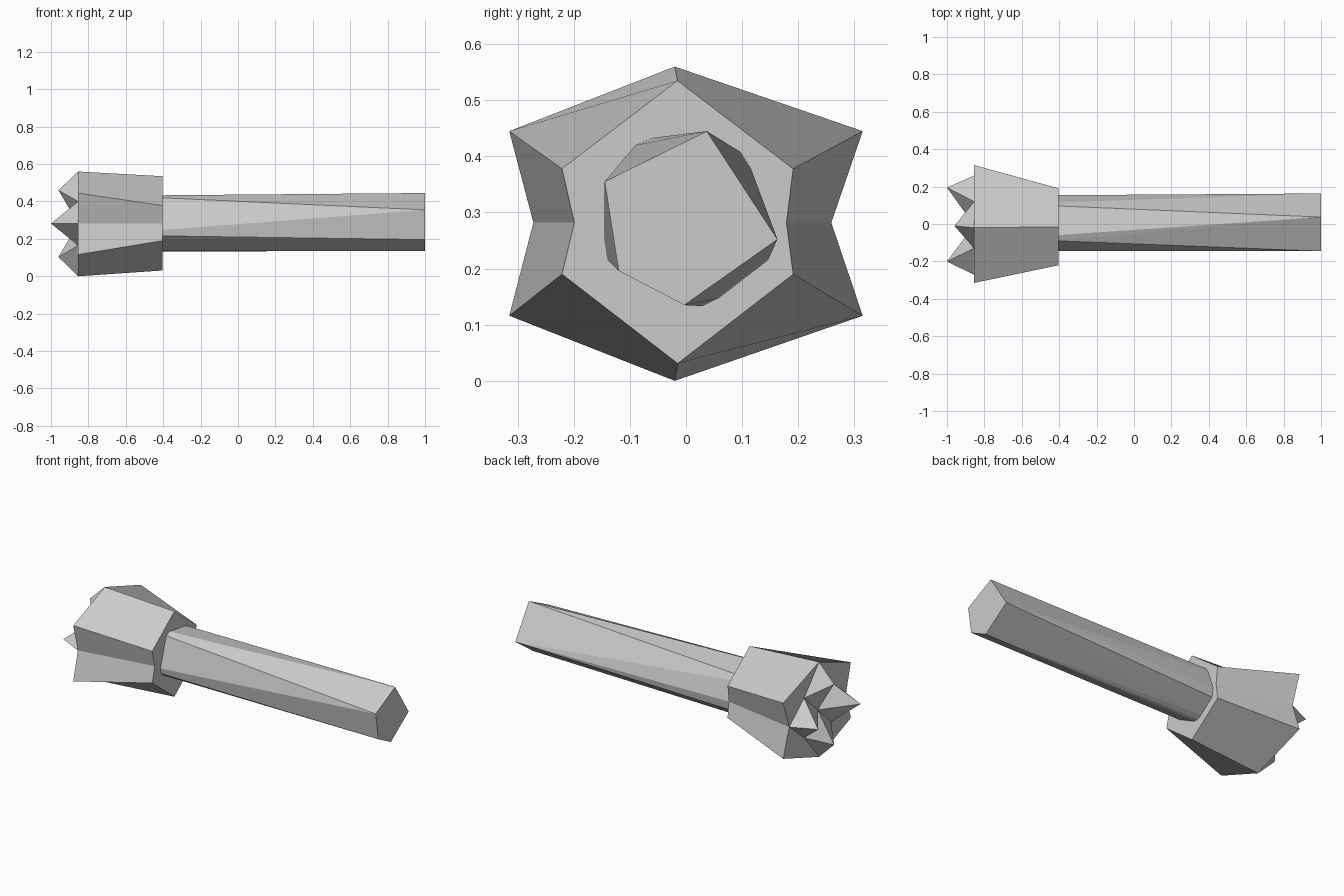
import bpy, bmesh

if "Cube" in bpy.data.objects:
    bpy.data.objects.remove(bpy.data.objects["Cube"])

ZC = 0.282


def finish(bm, name):
    bmesh.ops.recalc_face_normals(bm, faces=bm.faces)
    me = bpy.data.meshes.new(name)
    bm.to_mesh(me)
    bm.free()
    ob = bpy.data.objects.new(name, me)
    bpy.context.collection.objects.link(ob)
    return ob


def ring(bm, x, pts):
    return [bm.verts.new((x, y, z)) for y, z in pts]


# Head: flared eight-pointed block, profile goes round from the top point
wide = [(-.02, .56), (.315, .445), (.259, ZC), (.315, .116),
        (-.02, .0), (-.315, .116), (-.272, ZC), (-.315, .445)]
narrow = [(-.015, .535), (.191, .378), (.179, ZC), (.191, .19),
          (-.015, .031), (-.221, .19), (-.199, ZC), (-.221, .378)]
bm = bmesh.new()
w, n = ring(bm, -.855, wide), ring(bm, -.405, narrow)
for i in range(8):
    j = (i + 1) % 8
    bm.faces.new((w[i], w[j], n[j], n[i]))
bm.faces.new(n)

# Striking face: four flat corners and four pyramid teeth around the centre
c = bm.verts.new((-.855, -.007, ZC))
inner = ring(bm, -.855, [(.12, .4), (.12, .165), (-.13, .165), (-.13, .4)])
tips = [(-.96, -.01, .46), (-1, .195, ZC), (-.96, -.01, .103), (-1, -.2, ZC)]
for k in range(4):
    bm.faces.new((w[2 * k], w[2 * k + 1], w[(2 * k + 2) % 8], inner[k]))
    tip = bm.verts.new(tips[k])
    base = [w[2 * k], inner[k], c, inner[k - 1]]
    for i in range(4):
        bm.faces.new((base[i], base[(i + 1) % 4], tip))
finish(bm, "spiked_head")

# Handle: twisted shaft from a chamfered root to a five-sided end
root = [(-.09, .42), (-.06, .433), (.097, .408), (.115, .38), (.154, .268),
        (.146, .215), (.058, .147), (.03, .133), (-.003, .136), (-.118, .197),
        (-.14, .216), (-.145, .247)]
end = [(-.145, .355), (.037, .445), (.163, .252), (-.003, .135), (-.12, .196)]
bm = bmesh.new()
ring(bm, -.415, root)
ring(bm, 1, end)
res = bmesh.ops.convex_hull(bm, input=bm.verts)
loose = [v for v in bm.verts if not v.link_faces]
bmesh.ops.delete(bm, geom=loose, context='VERTS')
bmesh.ops.dissolve_limit(bm, angle_limit=.01, verts=bm.verts, edges=bm.edges)
finish(bm, "handle")
